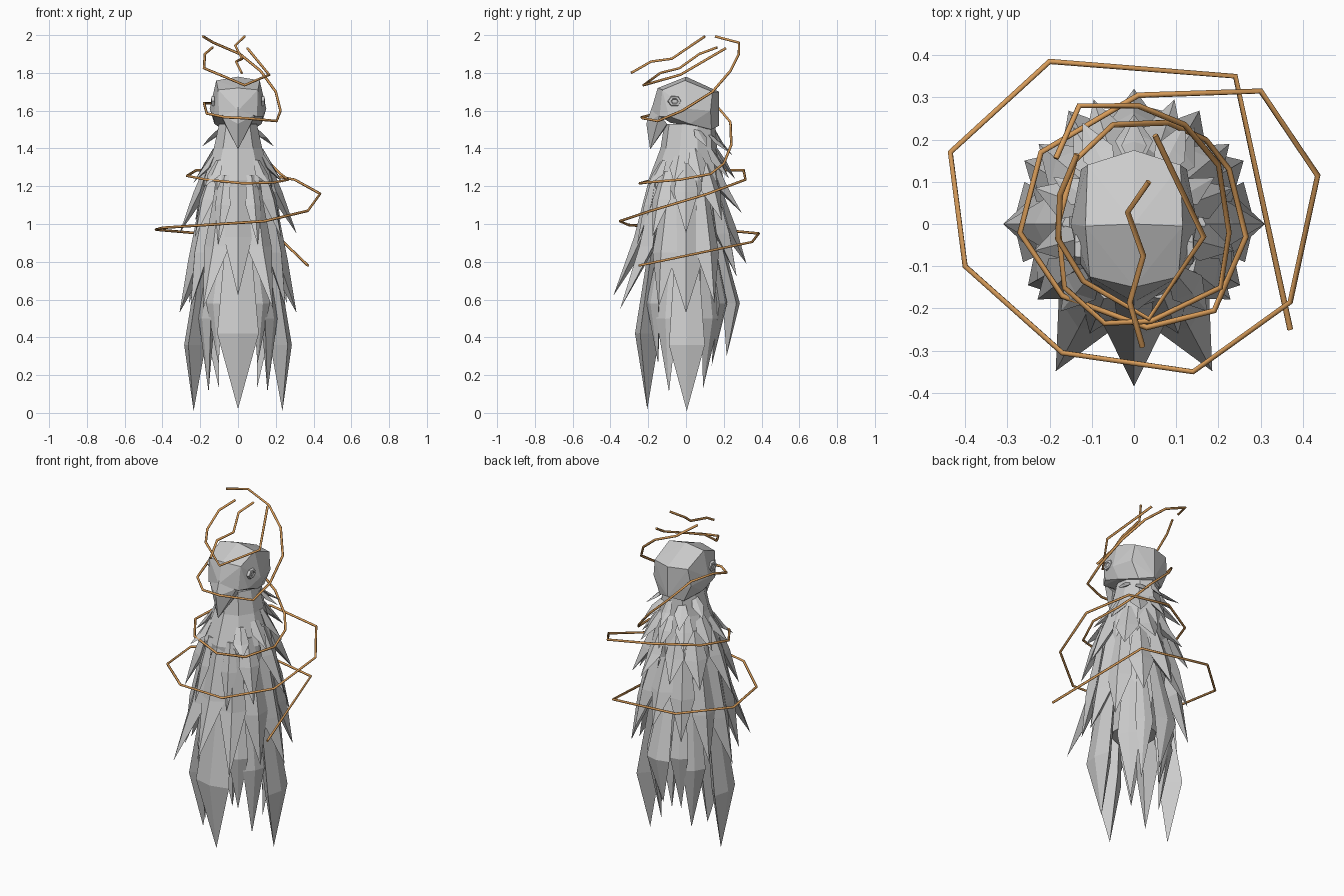
import bpy, bmesh, math
from mathutils import Vector


def material(name, rgb):
    m = bpy.data.materials.new(name)
    m.diffuse_color = (*rgb, 1)
    return m


GREY = material("pale grey", (0.6, 0.6, 0.6))
COPPER = material("copper", (0.68, 0.33, 0.10))


def finish(bm, name, mat=GREY):
    bmesh.ops.recalc_face_normals(bm, faces=bm.faces)
    me = bpy.data.meshes.new(name)
    bm.to_mesh(me)
    bm.free()
    me.materials.append(mat)
    ob = bpy.data.objects.new(name, me)
    bpy.context.collection.objects.link(ob)
    return ob


def hull(name, half):
    """Convex shape from the points of one half, mirrored over x."""
    bm = bmesh.new()
    pts = set(half) | {(-x, y, z) for x, y, z in half}
    for p in sorted(pts):
        bm.verts.new(p)
    bmesh.ops.convex_hull(bm, input=bm.verts)
    bmesh.ops.dissolve_limit(bm, angle_limit=0.03, verts=bm.verts, edges=bm.edges)
    return finish(bm, name)


def feather(bm, angle, root, mid, tip, w, side_in, back_in):
    """Four-sided pointed leaf; root, mid and tip are (radius, height)."""
    a = math.radians(angle)
    out = Vector((math.sin(a), -math.cos(a), 0))
    side = Vector((math.cos(a), math.sin(a), 0))

    def at(rz, s=0.0, o=0.0):
        return out * (rz[0] + o) + side * s + Vector((0, 0, rz[1]))

    def ring(rz, w):
        return [bm.verts.new(at(rz, s * w, o * w)) for s, o in
                ((0, 0), (1, -side_in), (0, -back_in), (-1, -side_in))]
    top = ring(root, w * 0.5)
    middle = ring(mid, w)
    end = bm.verts.new(at(tip))
    bm.faces.new(top)
    for i in range(4):
        j = (i + 1) % 4
        bm.faces.new((top[i], top[j], middle[j], middle[i]))
        bm.faces.new((middle[i], middle[j], end))


def layer(name, side_in, back_in, rows):
    bm = bmesh.new()
    for angle, *rest in rows:
        for a in ({angle, -angle} if angle % 180 else {angle}):
            feather(bm, a, *rest, side_in, back_in)
    return finish(bm, name)


# head and beak
hull("head", [
    (0, 0, 1.78), (0.115, -0.005, 1.76), (0, -0.15, 1.72), (0.105, -0.125, 1.71),
    (0, 0.175, 1.70), (0.11, 0.14, 1.70), (0.15, 0, 1.61), (0.125, 0.13, 1.60),
    (0, 0.175, 1.52), (0.08, 0.135, 1.50), (0.125, 0.02, 1.53), (0.13, -0.09, 1.57),
    (0, -0.185, 1.60), (0.10, -0.14, 1.57), (0.06, -0.08, 1.535)])
hull("beak", [
    (0, -0.18, 1.62), (0.092, -0.14, 1.58), (0, -0.21, 1.53), (0.07, -0.10, 1.53),
    (0, -0.19, 1.395), (0, -0.10, 1.52)])

# eyes: shallow raised discs with a sunken centre
for sign, label in ((1, "right_eye"), (-1, "left_eye")):
    bm = bmesh.new()
    rings = []
    for r, x in ((0.038, 0.125), (0.034, 0.140), (0.02, 0.142), (0.015, 0.137)):
        rings.append([bm.verts.new((sign * x, -0.06 + r * math.cos(k * math.pi / 3),
                                    1.65 + 0.8 * r * math.sin(k * math.pi / 3)))
                      for k in range(6)])
    for p, q in zip(rings, rings[1:]):
        for k in range(6):
            bm.faces.new((p[k], p[(k + 1) % 6], q[(k + 1) % 6], q[k]))
    bm.faces.new(rings[-1])
    finish(bm, label)

# neck and body core: (height, half width, half depth, centre y)
bm = bmesh.new()
prev = None
for z, rx, ry, cy in ((1.53, 0.105, 0.135, 0.02), (1.40, 0.135, 0.15, 0.015),
                      (1.23, 0.19, 0.20, 0.0), (0.95, 0.175, 0.18, 0.0),
                      (0.60, 0.12, 0.13, 0.0)):
    cur = [bm.verts.new((rx * math.sin(k * math.pi / 5),
                         cy - ry * math.cos(k * math.pi / 5), z)) for k in range(10)]
    if prev:
        for k in range(10):
            bm.faces.new((prev[k], prev[(k + 1) % 10], cur[(k + 1) % 10], cur[k]))
    else:
        bm.faces.new(cur)
    prev = cur
bm.faces.new(prev)
finish(bm, "body_core")

# feather layers, each row: angle from the front, root, middle, tip, half width
layer("hem_feathers", 0.25, 1.2, [
    (0, (0.17, 1.05), (0.27, 0.42), (0.205, 0.02), 0.11),
    (91, (0.17, 1.05), (0.285, 0.36), (0.235, 0.01), 0.095),
    (60, (0.15, 0.95), (0.22, 0.50), (0.18, 0.11), 0.065),
    (35, (0.15, 0.95), (0.23, 0.58), (0.18, 0.26), 0.055),
    (132, (0.15, 0.95), (0.21, 0.50), (0.135, 0.13), 0.065),
    (155, (0.15, 0.95), (0.23, 0.58), (0.15, 0.25), 0.05),
    (180, (0.17, 1.00), (0.285, 0.58), (0.215, 0.30), 0.075)])
layer("skirt_feathers", 0.55, 1.3, [
    (0, (0.20, 1.22), (0.275, 0.93), (0.385, 0.62), 0.075),
    (28, (0.20, 1.20), (0.28, 0.88), (0.395, 0.55), 0.075),
    (60, (0.19, 1.18), (0.265, 0.85), (0.29, 0.56), 0.075),
    (90, (0.19, 1.18), (0.265, 0.80), (0.31, 0.53), 0.085),
    (120, (0.19, 1.18), (0.265, 0.85), (0.30, 0.58), 0.07),
    (150, (0.19, 1.18), (0.265, 0.95), (0.31, 0.72), 0.07),
    (180, (0.19, 1.18), (0.265, 0.98), (0.32, 0.79), 0.07)])
layer("chest_feathers", 0.5, 1.2, [
    (22, (0.19, 1.26), (0.24, 1.10), (0.28, 0.89), 0.045),
    (52, (0.18, 1.28), (0.24, 1.13), (0.29, 0.93), 0.06),
    (90, (0.17, 1.32), (0.235, 1.17), (0.31, 0.95), 0.065),
    (130, (0.17, 1.32), (0.24, 1.17), (0.295, 1.02), 0.065),
    (162, (0.17, 1.32), (0.24, 1.18), (0.31, 1.06), 0.055)])
layer("collar_feathers", 0.4, 1.0, [
    (40, (0.16, 1.34), (0.215, 1.26), (0.27, 1.20), 0.045),
    (75, (0.14, 1.37), (0.19, 1.30), (0.245, 1.22), 0.045),
    (110, (0.14, 1.40), (0.19, 1.32), (0.25, 1.22), 0.05),
    (148, (0.15, 1.41), (0.21, 1.33), (0.27, 1.24), 0.05),
    (180, (0.16, 1.41), (0.215, 1.33), (0.26, 1.24), 0.045)])
layer("nape_feathers", 0.3, 0.8, [
    (120, (0.12, 1.50), (0.165, 1.46), (0.22, 1.41), 0.035),
    (153, (0.15, 1.47), (0.20, 1.43), (0.27, 1.37), 0.04),
    (180, (0.16, 1.49), (0.195, 1.43), (0.25, 1.36), 0.03)])


# copper wires winding around the figure
def wire(name, pts):
    cu = bpy.data.curves.new(name, 'CURVE')
    cu.dimensions = '3D'
    cu.bevel_depth = 0.007
    cu.bevel_resolution = 1
    cu.use_fill_caps = True
    sp = cu.splines.new('POLY')
    sp.points.add(len(pts) - 1)
    for p, co in zip(sp.points, pts):
        p.co = (*co, 1)
    cu.materials.append(COPPER)
    ob = bpy.data.objects.new(name, cu)
    bpy.context.collection.objects.link(ob)


wire("long_wire", [
    (0.37, -0.25, 0.78), (0.24, 0.35, 0.905), (-0.20, 0.385, 0.95),
    (-0.435, 0.17, 0.97), (-0.40, -0.10, 0.98), (-0.17, -0.305, 0.995),
    (0.14, -0.35, 1.015), (0.37, -0.185, 1.07), (0.435, 0.115, 1.16),
    (0.30, 0.315, 1.235), (0.01, 0.305, 1.285), (-0.22, 0.17, 1.285),
    (-0.27, -0.02, 1.255), (-0.17, -0.17, 1.235), (0.03, -0.245, 1.215),
    (0.19, -0.205, 1.22), (0.265, -0.03, 1.235), (0.225, 0.13, 1.265),
    (0.17, 0.20, 1.32), (0.08, 0.24, 1.42), (-0.05, 0.235, 1.54),
    (-0.14, 0.15, 1.64), (-0.18, 0.0, 1.64), (-0.165, -0.15, 1.585),
    (-0.07, -0.235, 1.565), (0.04, -0.23, 1.56), (0.205, -0.15, 1.545),
    (0.225, -0.02, 1.60), (0.20, 0.14, 1.70), (0.12, 0.235, 1.81),
    (0.01, 0.28, 1.90), (-0.13, 0.28, 1.96), (-0.185, 0.155, 1.993)])
wire("crown_wire", [
    (0.05, 0.21, 1.93), (0.165, -0.03, 1.79), (0.035, -0.225, 1.735),
    (-0.12, -0.135, 1.80), (-0.18, -0.035, 1.825), (-0.175, 0.07, 1.90),
    (-0.135, 0.165, 1.935)])
wire("zigzag_wire", [
    (0.02, -0.29, 1.80), (-0.01, -0.185, 1.86), (0.022, -0.075, 1.875),
    (-0.015, 0.028, 1.945), (0.035, 0.10, 1.993)])
